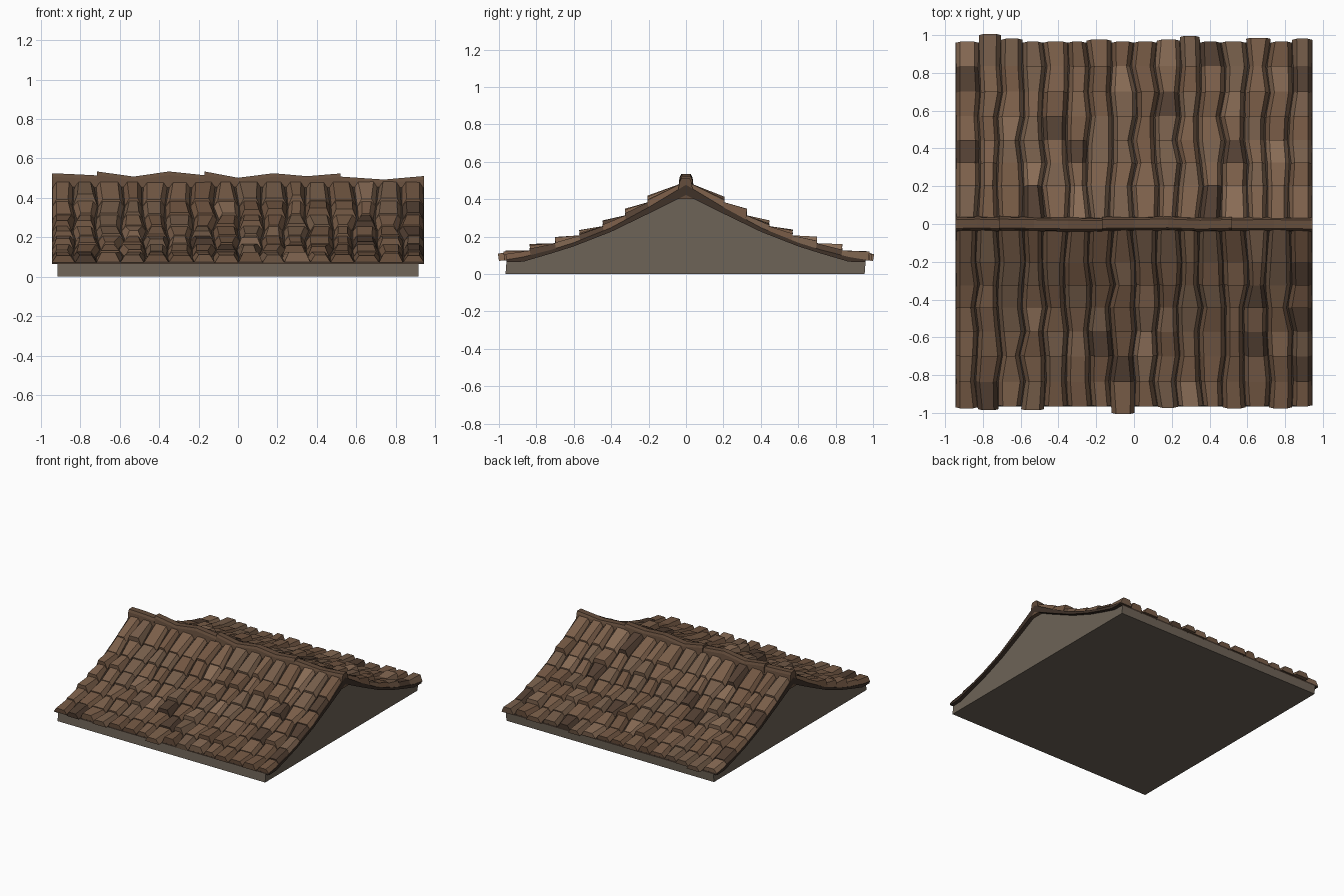
import bpy, random

if "Cube" in bpy.data.objects:
    bpy.data.objects.remove(bpy.data.objects["Cube"])
random.seed(7)

XE = 0.945                    # half length of the tiled roof
COLS = 16
ROWS = [0.03, 0.20, 0.32, 0.44, 0.565, 0.695, 0.83, 0.955]
TOP = [(0, .505), (.04, .475), (.20, .385), (.32, .315), (.44, .257), (.565, .207),
       (.695, .165), (.83, .126), (.955, .105), (1.1, .095)]
UNDER = [(0, .425), (.2, .325), (.4, .228), (.6, .15), (.72, .112), (.87, .068), (1.1, .062)]


def curve(pts, y):
    for (a, za), (b, zb) in zip(pts, pts[1:]):
        if y <= b:
            return za + (zb - za) * (y - a) / (b - a)
    return pts[-1][1]


def mat(name, rgb):
    m = bpy.data.materials.new(name)
    m.diffuse_color = (*rgb, 1)
    m.use_nodes = True
    m.node_tree.nodes["Principled BSDF"].inputs["Base Color"].default_value = m.diffuse_color
    return m


def make(name, verts, faces, mats, idx=None):
    me = bpy.data.meshes.new(name)
    me.from_pydata(verts, [], faces)
    for m in mats:
        me.materials.append(m)
    if idx:
        me.polygons.foreach_set("material_index", idx)
    me.update()
    ob = bpy.data.objects.new(name, me)
    bpy.context.collection.objects.link(ob)
    return ob


def loft(rings):
    """Closed solid through rings with equal point counts."""
    n = len(rings[0])
    verts = [p for r in rings for p in r]
    faces = [list(range(n))[::-1], list(range(len(verts) - n, len(verts)))]
    for r in range(len(rings) - 1):
        for i in range(n):
            a, b = r * n + i, r * n + (i + 1) % n
            faces.append([a, b, b + n, a + n])
    return verts, faces


def fix_normals(ob):
    import bmesh
    bm = bmesh.new()
    bm.from_mesh(ob.data)
    bmesh.ops.recalc_face_normals(bm, faces=bm.faces)
    bm.to_mesh(ob.data)
    bm.free()


wall = mat("wall", (.155, .125, .095))
lining = mat("lining", (.05, .032, .022))
ridge_mat = mat("ridge", (.13, .075, .045))
tones = [mat(f"tile_{i}", c) for i, c in enumerate([
    (.20, .115, .068), (.17, .095, .055), (.25, .15, .092), (.085, .05, .032), (.18, .11, .068)])]

# gable body
half = [(.96, curve(UNDER, .96))] + [(y, curve(UNDER, y)) for y in (.87, .72, .6, .4, .2)]
prof = [(-.965, 0), (.955, 0)] + half + [(0, .425)] + [(-y, z) for y, z in half[::-1]]
fix_normals(make("gable_body", *loft([[(x, y, z) for y, z in prof] for x in (-.915, .915)]), [wall]))

BULGE = {1: {1: .045, 2: .02, 6: .015, 9: .015, 10: .035, 13: .025, 15: .02},
         -1: {0: .015, 1: .025, 3: .025, 7: .045, 9: .012, 12: .015, 14: .015}}

for side, label in ((-1, "front"), (1, "back")):
    # dark lining under the tiles
    ys = [0, .2, .4, .6, .72, .87, .96]
    sect = [(y, curve(UNDER, y) - .002) for y in ys] + [(y, curve(TOP, y) - .028) for y in ys[::-1]]
    fix_normals(make(label + "_lining", *loft(
        [[(x, side * y, z) for y, z in sect] for x in (-XE, XE)]), [lining]))

    # wandering seams between tile columns
    w = 2 * XE / COLS
    seam = [[-XE + i * w + (random.uniform(-.017, .017) if 0 < i < COLS else 0)
             for _ in ROWS] for i in range(COLS + 1)]
    verts, faces, idx = [], [], []
    for c in range(COLS):
        for r in range(len(ROWS) - 1):
            last = r == len(ROWS) - 2
            lift = random.uniform(.026, .036) if random.random() < .22 else random.uniform(.002, .014)
            rings = []
            for k, up in ((r, 0), (r + 1, lift)):
                a, b = seam[c][k], seam[c + 1][k]
                y = ROWS[k] + (BULGE[side].get(c, .004) if last and up else 0)
                yt = y + (.006 if up else 0)
                t = curve(TOP, y) + (.6 * up if last else up)
                v = curve(TOP, y) - .032
                m = .024
                rings.append([(a, side * y, v), (a + m, side * yt, t),
                              (b - m, side * yt, t), (b, side * y, v)])
            tv, tf = loft(rings)
            base = len(verts)
            verts += tv
            faces += [[base + i for i in f] for f in tf]
            tone = random.choices(range(5), (5, 4, 2, 1.5, 4))[0]
            idx += [tone] * len(tf)
    fix_normals(make(label + "_tiles", verts, faces, tones, idx))

# uneven ridge beams, butted end to end: (x, top height)
beams = [[(-XE, .525), (-.83, .52), (-.715, .514)],
         [(-.715, .534), (-.53, .508), (-.35, .534), (-.17, .515)],
         [(-.17, .534), (0, .502), (.18, .525), (.35, .51), (.52, .524)],
         [(.52, .508), (.74, .493), (XE, .511)]]
for n, beam in enumerate(beams):
    rings = []
    for x, z in beam:
        d = random.uniform(-.004, .004)
        rings.append([(x, d + y, h) for y, h in (
            (-.046, .40), (-.032, z - .018), (-.023, z), (.023, z), (.032, z - .018), (.046, .40))])
    fix_normals(make(f"ridge_beam_{n + 1}", *loft(rings), [ridge_mat]))
